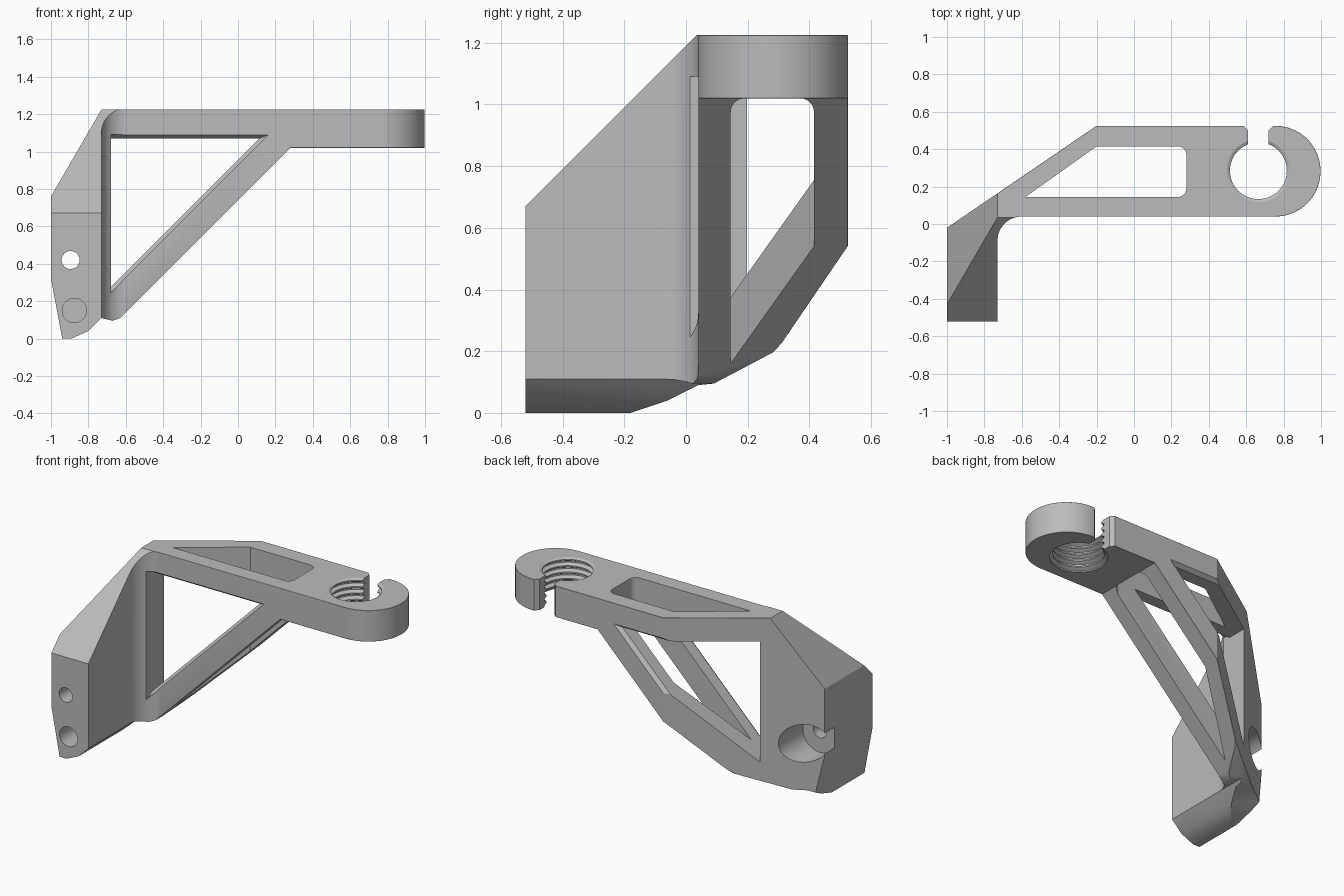
import bpy, bmesh, math
from mathutils import Vector

if "Cube" in bpy.data.objects:
    bpy.data.objects.remove(bpy.data.objects["Cube"], do_unlink=True)

grey = bpy.data.materials.new("plain grey")
grey.use_nodes = True
grey.diffuse_color = (0.5, 0.5, 0.5, 1)
grey.node_tree.nodes["Principled BSDF"].inputs["Base Color"].default_value = (0.5, 0.5, 0.5, 1)

PLACE = {"x": lambda a, b, d: (d, a, b),
         "y": lambda a, b, d: (a, d, b),
         "z": lambda a, b, d: (a, b, d)}


def loft(name, axis, sections):
    """Closed solid through matching outlines, given as (depth, points)."""
    bm = bmesh.new()
    rings = [[bm.verts.new(PLACE[axis](a, b, d)) for a, b in pts] for d, pts in sections]
    for r, s in zip(rings, rings[1:]):
        for i in range(len(r)):
            j = (i + 1) % len(r)
            bm.faces.new((r[i], r[j], s[j], s[i]))
    bm.faces.new(rings[0])
    bm.faces.new(rings[-1])
    bmesh.ops.recalc_face_normals(bm, faces=bm.faces)
    me = bpy.data.meshes.new(name)
    bm.to_mesh(me)
    bm.free()
    me.materials.append(grey)
    ob = bpy.data.objects.new(name, me)
    bpy.context.collection.objects.link(ob)
    return ob


def prism(name, axis, pts, lo=-1.5, hi=1.5):
    return loft(name, axis, [(lo, pts), (hi, pts)])


def arc(cx, cy, r, start, end, n):
    angles = [math.radians(start + (end - start) * i / n) for i in range(n + 1)]
    return [(cx + r * math.cos(t), cy + r * math.sin(t)) for t in angles]


def circle(cx, cy, r, n=48):
    return arc(cx, cy, r, 0, 360, n)[:-1]


def combine(ob, cutter, operation="DIFFERENCE"):
    mod = ob.modifiers.new("cut", "BOOLEAN")
    mod.operation, mod.solver, mod.object = operation, "EXACT", cutter
    bpy.context.view_layer.objects.active = ob
    bpy.ops.object.modifier_apply(modifier=mod.name)
    bpy.data.objects.remove(cutter, do_unlink=True)


# Body: plan outline trimmed by the front and side outlines
plan = [(-1, -0.52), (-0.73, -0.52)]
plan += arc(-0.60, -0.09, 0.13, 180, 90, 12)
plan += arc(0.755, 0.2825, 0.2425, -90, 90, 40)
plan += [(-0.2, 0.525), (-1, -0.02)]
bracket = prism("bracket", "z", plan)

front = [(-1, 0.32), (-0.94, 0), (-0.89, 0), (-0.80, 0.04), (-0.73, 0.11),
         (-0.67, 0.095), (-0.63, 0.11), (0.28, 1.02), (1.1, 1.02), (1.1, 1.225),
         (-0.73, 1.225), (-1, 0.76)]
combine(bracket, prism("front_outline", "y", front), "INTERSECT")

side = [(-0.6, 0), (-0.18, 0), (-0.06, 0.04), (0.04, 0.09), (0.09, 0.095),
        (0.28, 0.195), (0.6, 0.52), (0.6, 1.3), (0.11, 1.3), (-0.6, 0.59)]
combine(bracket, prism("side_outline", "x", side), "INTERSECT")

# Chamfer along the edges of the arm and strut
bm = bmesh.new()
bm.from_mesh(bracket.data)
bmesh.ops.remove_doubles(bm, verts=bm.verts, dist=0.0005)
edges = [e for e in bm.edges if len(e.link_faces) == 2
         and e.calc_face_angle(0) > 0.95
         and sum(v.co.x for v in e.verts) / 2 > -0.6]
bmesh.ops.bevel(bm, geom=edges, offset=0.018, segments=1, affect="EDGES", clamp_overlap=True)
bm.to_mesh(bracket.data)
bm.free()

# Triangular opening between arm and strut, flared at the front and back
inner = [(-0.68, 0.275), (0.115, 1.07), (-0.68, 1.07)]
outer = [(-0.68, 0.245), (0.165, 1.09), (-0.68, 1.09)]
combine(bracket, loft("strut_window", "y", [
    (-0.3, outer), (0.038, outer), (0.065, inner),
    (0.5, inner), (0.527, outer), (0.7, outer)]))

# Vertical opening that splits the strut into two legs
slot = [(-0.58, 0.145)] + arc(0.235, 0.19, 0.045, -90, 0, 8)
slot += arc(0.235, 0.37, 0.045, 0, 90, 8) + [(-0.2, 0.415)]
combine(bracket, prism("top_window", "z", slot))

# Threaded clip hole, as stacked grooves
turns, low, high = 6, 1.0, 1.25
pitch = (high - low) / turns
rings = []
for i in range(turns):
    for part, r in ((0, 0.152), (0.2, 0.152), (0.5, 0.175), (0.7, 0.175)):
        rings.append((low + (i + part) * pitch, circle(0.665, 0.285, r)))
rings.append((high, circle(0.665, 0.285, 0.152)))
combine(bracket, loft("thread", "z", rings))

# Clip mouth with chamfered lips
mouth = [(0.61, 0.3), (0.72, 0.3), (0.72, 0.5), (0.75, 0.53),
         (0.75, 0.6), (0.58, 0.6), (0.58, 0.53), (0.61, 0.5)]
combine(bracket, prism("clip_mouth", "z", mouth, 0.9, 1.4))

# Screw hole with a rear pocket, and a blind pin hole
combine(bracket, prism("screw_hole", "y", circle(-0.895, 0.42, 0.048, 32), -0.8, 0.5))
combine(bracket, prism("screw_pocket", "y", circle(-0.895, 0.40, 0.125), -0.12, 0.4))
combine(bracket, prism("pin_hole", "y", circle(-0.875, 0.15, 0.065, 32), -0.8, -0.35))

# Sharp edges stay crisp, curves are smooth
for o in bpy.context.selected_objects:
    o.select_set(False)
bracket.select_set(True)
bpy.context.view_layer.objects.active = bracket
bpy.ops.object.shade_smooth_by_angle(angle=math.radians(25))
